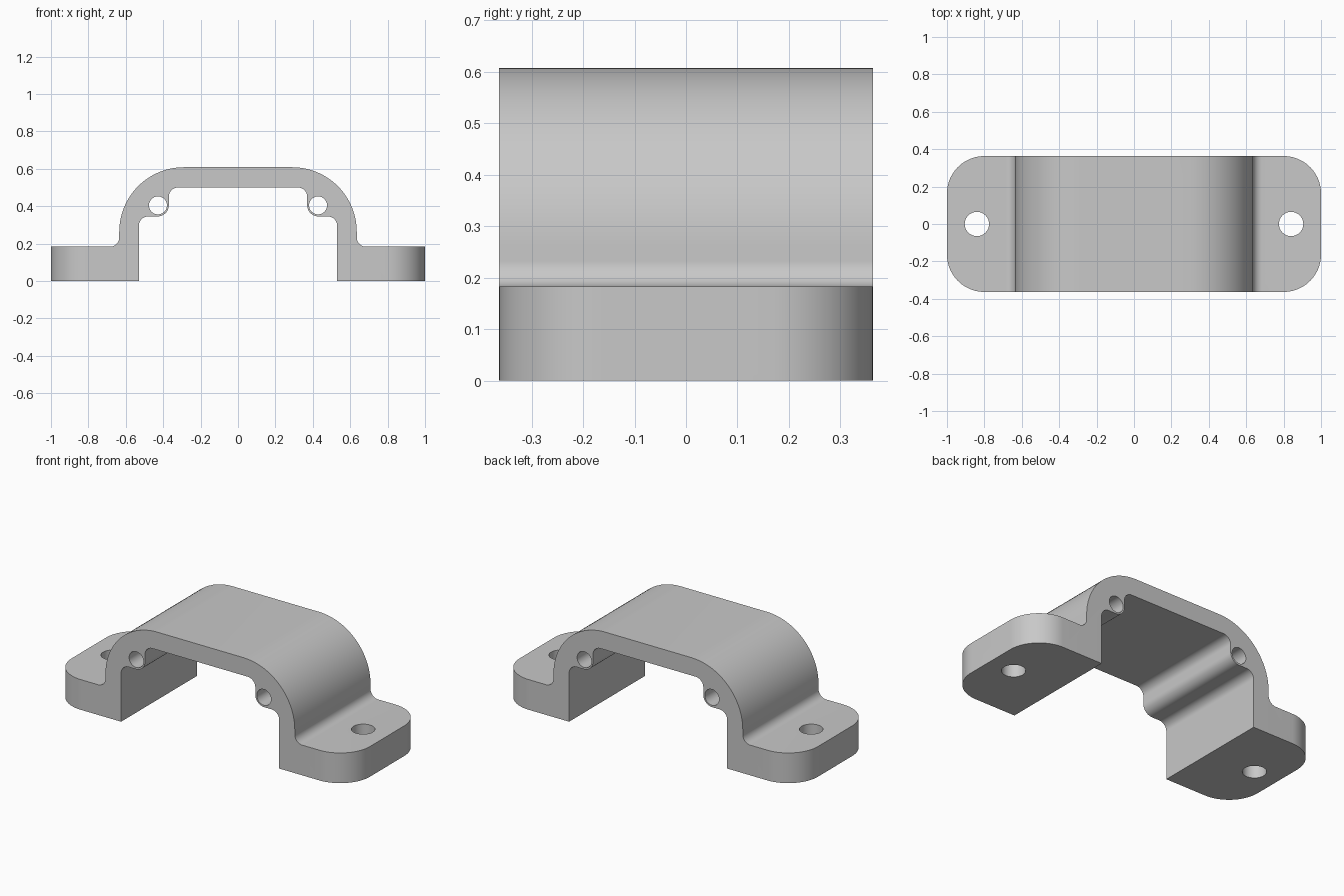
import bpy, bmesh, math
from mathutils import Vector, Matrix

if "Cube" in bpy.data.objects:
    bpy.data.objects.remove(bpy.data.objects["Cube"], do_unlink=True)

DEPTH = 0.363   # half width along y
FOOT = 0.183    # foot thickness
TOP = 0.608     # top of the arch

grey = bpy.data.materials.new("plain grey")
grey.use_nodes = True
colour = (0.58, 0.58, 0.58, 1)
grey.diffuse_color = colour
grey.node_tree.nodes["Principled BSDF"].inputs["Base Color"].default_value = colour


def rounded(corners, steps=20):
    """Replace each (a, b, radius) corner with a tangent arc."""
    pts = []
    for i, (a, b, r) in enumerate(corners):
        p = Vector((a, b))
        if r == 0:
            pts.append(p)
            continue
        u = (Vector(corners[i - 1][:2]) - p).normalized()
        v = (Vector(corners[(i + 1) % len(corners)][:2]) - p).normalized()
        centre = p + r * (u + v)
        for k in range(steps + 1):
            t = math.pi / 2 * k / steps
            pts.append(centre - r * (v * math.cos(t) + u * math.sin(t)))
    return pts


def add_object(name, bm):
    bmesh.ops.recalc_face_normals(bm, faces=bm.faces)
    mesh = bpy.data.meshes.new(name)
    bm.to_mesh(mesh)
    bm.free()
    mesh.materials.append(grey)
    obj = bpy.data.objects.new(name, mesh)
    bpy.context.collection.objects.link(obj)
    return obj


def prism(name, pts, start, sweep, place):
    """Extrude a closed outline along the sweep vector."""
    bm = bmesh.new()
    face = bm.faces.new([bm.verts.new(place(p, start)) for p in pts])
    new = bmesh.ops.extrude_face_region(bm, geom=[face])["geom"]
    bmesh.ops.translate(bm, vec=sweep, verts=[g for g in new if isinstance(g, bmesh.types.BMVert)])
    return add_object(name, bm)


def cylinder(name, centre, radius, rotation):
    bm = bmesh.new()
    matrix = Matrix.Translation(centre) @ rotation
    bmesh.ops.create_cone(bm, cap_ends=True, segments=48, radius1=radius,
                          radius2=radius, depth=2, matrix=matrix)
    return add_object(name, bm)


def cut(obj, tool, operation):
    mod = obj.modifiers.new("cut", "BOOLEAN")
    mod.operation, mod.solver, mod.object = operation, "EXACT", tool
    tool.hide_render = True
    bpy.context.view_layer.objects.active = obj
    bpy.ops.object.modifier_apply(modifier=mod.name)
    bpy.data.objects.remove(tool, do_unlink=True)


# Arch cross-section: right half, then mirrored
half = [
    (0.37, 0.5, 0.05), (0.37, 0.345, 0.06), (0.53, 0.345, 0.05), (0.53, 0, 0),
    (1, 0, 0), (1, FOOT, 0), (0.635, FOOT, 0.05), (0.635, TOP, 0.345),
]
outline = half + [(-x, z, r) for x, z, r in reversed(half)]
clamp = prism("bridge_clamp", rounded(outline), -DEPTH, (0, 2 * DEPTH, 0),
              lambda p, s: (p.x, s, p.y))

# Rounded ends of the feet
plan = [(x, y, 0.2) for x, y in ((-1, -DEPTH), (1, -DEPTH), (1, DEPTH), (-1, DEPTH))]
cut(clamp, prism("plan_cutter", rounded(plan), -0.5, (0, 0, 2),
                 lambda p, s: (p.x, p.y, s)), "INTERSECT")

# Bolt holes through the feet and pin holes along the arch
for side in (-1, 1):
    cut(clamp, cylinder("bolt_cutter", (side * 0.84, 0, 0), 0.065, Matrix()), "DIFFERENCE")
    cut(clamp, cylinder("pin_cutter", (side * 0.428, 0, 0.404), 0.048,
                        Matrix.Rotation(math.pi / 2, 4, "X")), "DIFFERENCE")

# Smooth curves, sharp edges
bpy.ops.object.select_all(action="DESELECT")
clamp.select_set(True)
bpy.context.view_layer.objects.active = clamp
bpy.ops.object.shade_smooth_by_angle(angle=math.radians(30))
